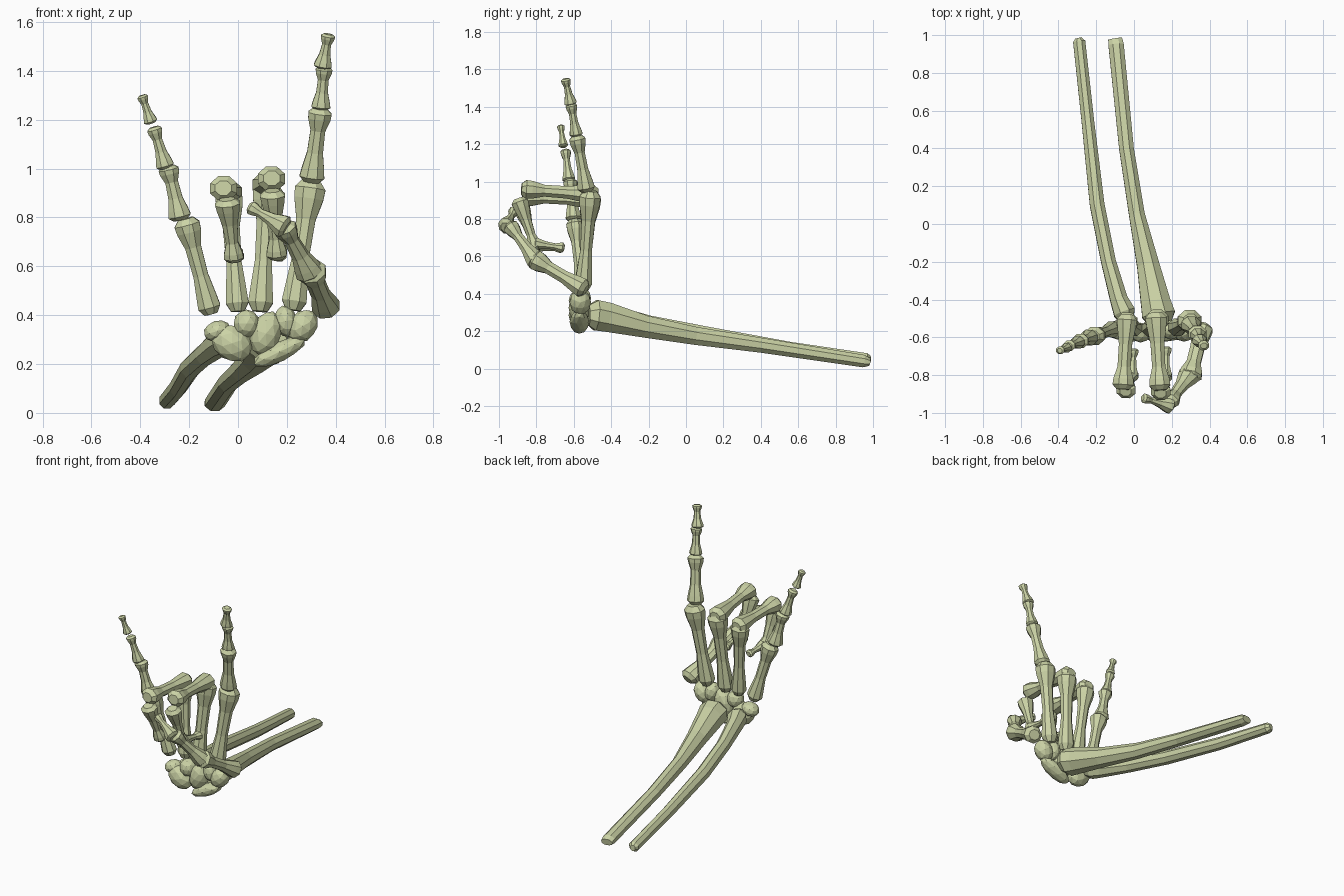
import bpy, bmesh, math
from mathutils import Vector, Euler

cube = bpy.data.objects.get("Cube")
if cube:
    bpy.data.objects.remove(cube, do_unlink=True)

bone_mat = bpy.data.materials.new("pale_bone")
bone_mat.use_nodes = True
COLOUR = (0.60, 0.65, 0.38, 1)
bone_mat.diffuse_color = COLOUR
bone_mat.node_tree.nodes["Principled BSDF"].inputs["Base Color"].default_value = COLOUR


def finish(name, bm):
    bmesh.ops.recalc_face_normals(bm, faces=bm.faces)
    mesh = bpy.data.meshes.new(name)
    bm.to_mesh(mesh)
    bm.free()
    mesh.materials.append(bone_mat)
    obj = bpy.data.objects.new(name, mesh)
    bpy.context.collection.objects.link(obj)
    return obj


def tube(name, sections, sides=8):
    """Loft rings given as (centre, half width, half depth)."""
    bm = bmesh.new()
    centres = [Vector(s[0]) for s in sections]
    rings = []
    for i, (_, ru, rv) in enumerate(sections):
        d = (centres[min(i + 1, len(centres) - 1)] - centres[max(i - 1, 0)]).normalized()
        ref = Vector((1, 0, 0)) if abs(d.x) < 0.8 else Vector((0, 0, 1))
        u = (ref - d * ref.dot(d)).normalized()
        v = d.cross(u)
        rings.append([bm.verts.new(centres[i] + u * ru * math.cos(a) + v * rv * math.sin(a))
                      for a in (2 * math.pi * (k + 0.5) / sides for k in range(sides))])
    for a, b in zip(rings, rings[1:]):
        for k in range(sides):
            n = (k + 1) % sides
            bm.faces.new((a[k], a[n], b[n], b[k]))
    bm.faces.new(rings[0])
    bm.faces.new(rings[-1])
    return finish(name, bm)


# Flared base, slim shaft, knuckle head: (position, base share, head share)
PROFILE = [(0, .6, 0), (.07, 1, 0), (.18, .9, 0), (.4, .5, .15), (.7, 0, .63),
           (.86, 0, .95), (.94, 0, 1), (1, 0, .6)]


def bone(name, start, end, base, head, depth=0.9):
    a, b = Vector(start), Vector(end)
    tube(name, [(a.lerp(b, t), base * p + head * q, (base * p + head * q) * depth)
                for t, p, q in PROFILE])


def chain(finger, joints):
    for part, start, end, base, head in joints:
        bone(finger + "_" + part, start, end, base, head)


# Forearm bones
tube("outer_forearm_bone", [
    ((-.295, .985, .05), .018, .02), ((-.29, .965, .05), .035, .035),
    ((-.245, .55, .105), .036, .042), ((-.195, .1, .185), .042, .045),
    ((-.135, -.2, .24), .042, .048), ((-.08, -.4, .285), .05, .06),
    ((-.05, -.47, .30), .062, .065), ((-.04, -.51, .305), .04, .045)])
tube("inner_forearm_bone", [
    ((-.10, .98, .035), .04, .022), ((-.095, .95, .04), .044, .036),
    ((-.04, .4, .125), .042, .043), ((.015, .05, .175), .045, .052),
    ((.075, -.22, .225), .064, .064), ((.115, -.42, .275), .085, .085),
    ((.13, -.48, .285), .095, .088), ((.135, -.52, .285), .07, .06)])

# Hand bones and fingers
chain("little_finger", [
    ("palm_bone", (-.11, -.555, .405), (-.215, -.595, .795), .05, .057),
    ("first_bone", (-.235, -.60, .79), (-.287, -.62, 1.01), .05, .045),
    ("second_bone", (-.295, -.625, 1.0), (-.345, -.645, 1.17), .04, .033),
    ("tip_bone", (-.355, -.655, 1.185), (-.393, -.67, 1.3), .03, .024)])
chain("ring_finger", [
    ("palm_bone", (.0, -.555, .415), (-.04, -.515, .91), .05, .06),
    ("first_bone", (-.035, -.48, .90), (-.06, -.875, .92), .058, .06),
    ("second_bone", (-.045, -.885, .875), (-.015, -.795, .62), .055, .043),
    ("tip_bone", (-.015, -.81, .655), (.0, -.66, .64), .038, .028)])
chain("middle_finger", [
    ("palm_bone", (.09, -.555, .415), (.125, -.505, .94), .055, .066),
    ("first_bone", (.115, -.47, .93), (.138, -.88, .96), .062, .06),
    ("second_bone", (.14, -.895, .91), (.16, -.80, .63), .055, .045),
    ("tip_bone", (.165, -.815, .67), (.17, -.65, .645), .038, .032)])
chain("index_finger", [
    ("palm_bone", (.225, -.55, .42), (.30, -.51, .95), .055, .068),
    ("first_bone", (.30, -.53, .945), (.338, -.585, 1.245), .055, .052),
    ("second_bone", (.338, -.585, 1.24), (.353, -.615, 1.415), .042, .037),
    ("tip_bone", (.345, -.615, 1.41), (.37, -.645, 1.55), .04, .031)])
chain("thumb", [
    ("palm_bone", (.365, -.535, .42), (.295, -.82, .59), .062, .064),
    ("first_bone", (.30, -.79, .56), (.185, -.945, .77), .06, .05),
    ("tip_bone", (.20, -.965, .755), (.045, -.92, .845), .05, .03)])

# Wrist bones: centre, half sizes, tilt in the front plane
WRIST = [
    ("hooked", (.035, -.575, .365), (.052, .05, .055), 0),
    ("central", (.115, -.57, .325), (.06, .055, .09), .3),
    ("small_upper", (.195, -.56, .375), (.045, .05, .062), -.2),
    ("thumb_base", (.265, -.565, .355), (.055, .055, .07), .6),
    ("crescent", (-.025, -.57, .285), (.085, .055, .068), .6),
    ("boat", (.17, -.57, .25), (.115, .05, .038), -.45),
    ("pea", (-.085, -.56, .335), (.055, .05, .04), -.3),
]
for label, centre, size, tilt in WRIST:
    bm = bmesh.new()
    bmesh.ops.create_icosphere(bm, subdivisions=2, radius=1.05)
    rot = Euler((0, tilt, 0)).to_matrix()
    for v in bm.verts:
        v.co = rot @ Vector([c * s for c, s in zip(v.co, size)]) + Vector(centre)
    finish(label + "_wrist_bone", bm)
